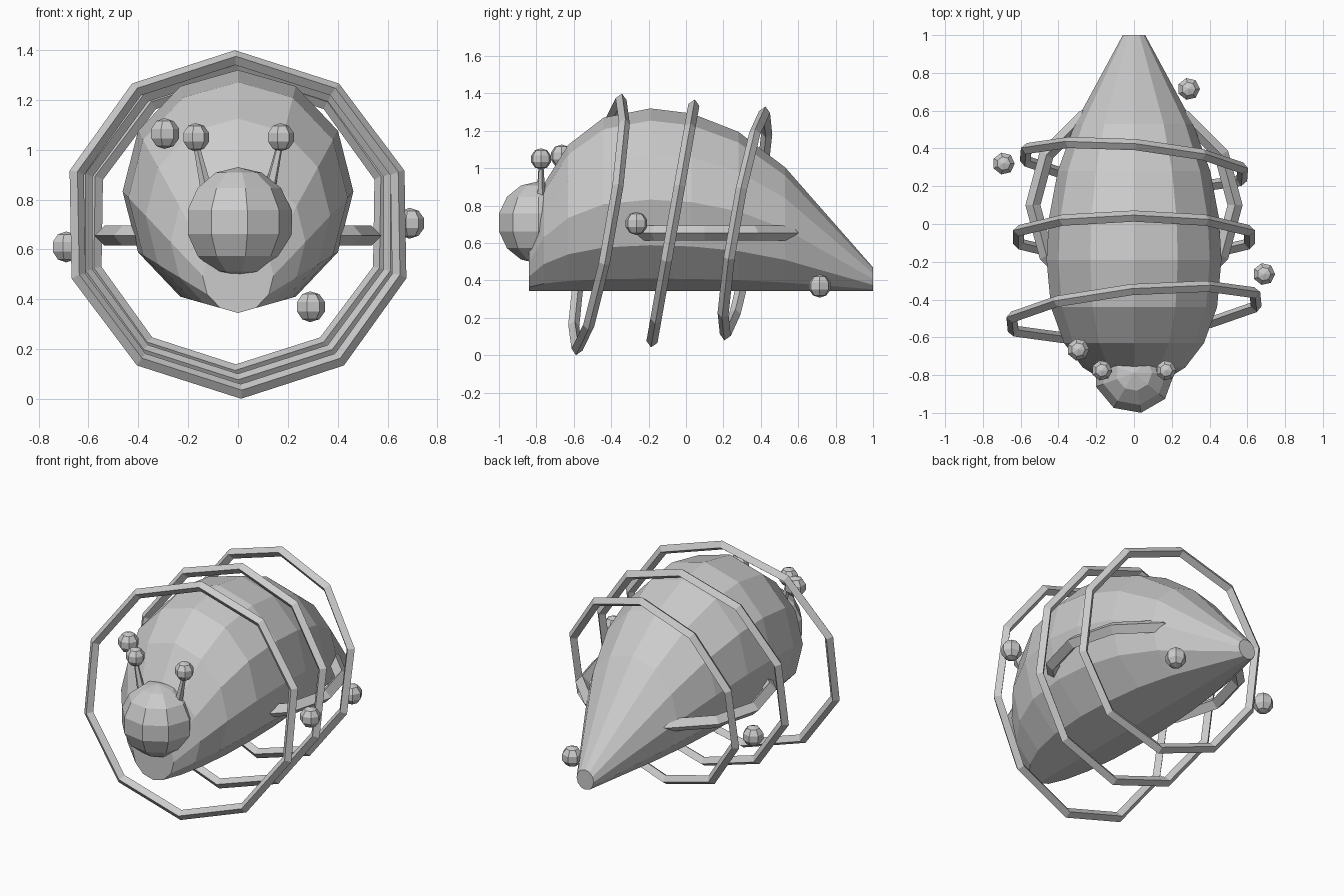
import bpy, math
from mathutils import Matrix, Vector

if "Cube" in bpy.data.objects:
    bpy.data.objects.remove(bpy.data.objects["Cube"])

mat = bpy.data.materials.new("light grey")
mat.diffuse_color = (0.6, 0.6, 0.6, 1)
mat.use_nodes = True
mat.node_tree.nodes["Principled BSDF"].inputs["Base Color"].default_value = mat.diffuse_color


def make(name, verts, faces, matrix=Matrix()):
    me = bpy.data.meshes.new(name)
    me.from_pydata([matrix @ Vector(v) for v in verts], [], faces)
    me.materials.append(mat)
    ob = bpy.data.objects.new(name, me)
    bpy.context.collection.objects.link(ob)
    return ob


def grid(rows, n, wrap=False):
    """Quads joining successive closed rings of n points."""
    last = rows if wrap else rows - 1
    return [(i * n + j, i * n + (j + 1) % n,
             (i + 1) % rows * n + (j + 1) % n, (i + 1) % rows * n + j)
            for i in range(last) for j in range(n)]


def ball(name, centre, r, segs, bands):
    """Low-poly sphere with its poles up and down."""
    verts = []
    for i in range(1, bands):
        p = math.pi * (1 - i / bands)
        for j in range(segs):
            a = 2 * math.pi * j / segs
            verts.append((r * math.sin(p) * math.cos(a),
                          r * math.sin(p) * math.sin(a), r * math.cos(p)))
    faces = grid(bands - 1, segs)
    low, high, top = len(verts), len(verts) + 1, (bands - 2) * segs
    verts += [(0, 0, -r), (0, 0, r)]
    for j in range(segs):
        k = (j + 1) % segs
        faces += [(low, k, j), (high, top + j, top + k)]
    make(name, verts, faces, Matrix.Translation(centre))


def hoop(name, R, t, segs, matrix):
    """Ring around local z with a diamond section."""
    verts = []
    for i in range(segs):
        a = 2 * math.pi * i / segs
        for dr, dz in ((t, 0), (0, t), (-t, 0), (0, -t)):
            verts.append(((R + dr) * math.cos(a), (R + dr) * math.sin(a), dz))
    make(name, verts, [f[::-1] for f in grid(segs, 4, True)], matrix)


# Body: 12-sided rings that all rest on the same flat underside line
BASE, N = 0.345, 12
profile = [(-0.84, 0.15), (-0.76, 0.285), (-0.63, 0.39), (-0.44, 0.463),
           (-0.19, 0.4875), (0.03, 0.474), (0.28, 0.425), (0.53, 0.33),
           (1.0, 0.0625)]
verts = []
for y, r in profile:
    for j in range(N):
        a = 2 * math.pi * j / N
        verts.append((0.95 * r * math.sin(a), y, BASE + r - r * math.cos(a)))
faces = [f[::-1] for f in grid(len(profile), N)]
end = (len(profile) - 1) * N
faces += [tuple(range(N)), tuple(range(end + N - 1, end - 1, -1))]
make("body", verts, faces)

# Head
ball("head", (0, -0.788, 0.71), 0.22, 9, 7)

# Eyes on tapered stalks
for side, s in (("left", -1), ("right", 1)):
    ball(side + "_eye", (s * 0.17, -0.775, 1.05), 0.057, 7, 5)
    a, b = Vector((s * 0.125, -0.775, 0.83)), Vector((s * 0.17, -0.775, 1.03))
    turn = (b - a).to_track_quat('Z', 'Y').to_matrix().to_4x4()
    L = (b - a).length
    verts = [(r * math.cos(j * math.tau / 5), r * math.sin(j * math.tau / 5), z)
             for r, z in ((0.025, 0), (0.012, L)) for j in range(5)]
    make(side + "_eye_stalk", verts,
         grid(2, 5) + [(4, 3, 2, 1, 0), (5, 6, 7, 8, 9)],
         Matrix.Translation(a) @ turn)

# Three leaning upright hoops, shrinking toward the tail
for i, (y, z, R, yaw) in enumerate([(-0.465, 0.70, 0.68, 0.10),
                                    (-0.07, 0.705, 0.643, 0.0),
                                    (0.315, 0.705, 0.605, -0.09)]):
    m = (Matrix.Translation((0, y, z)) @ Matrix.Rotation(yaw, 4, 'Z')
         @ Matrix.Rotation(-0.175, 4, 'X') @ Matrix.Rotation(math.pi / 2, 4, 'X')
         @ Matrix.Rotation(math.pi / 2, 4, 'Z'))
    hoop("upright_hoop_%d" % (i + 1), R, 0.03, 10, m)

# Level hoop passing through the body
hoop("level_hoop", 0.535, 0.04, 12, Matrix.Translation((0, 0.1, 0.655)))

# Small orbiting beads
for i, c in enumerate([(-0.295, -0.665, 1.065), (-0.69, 0.32, 0.61),
                       (0.688, -0.265, 0.705), (0.29, 0.715, 0.37)]):
    ball("bead_%d" % (i + 1), c, 0.062, 7, 5)
